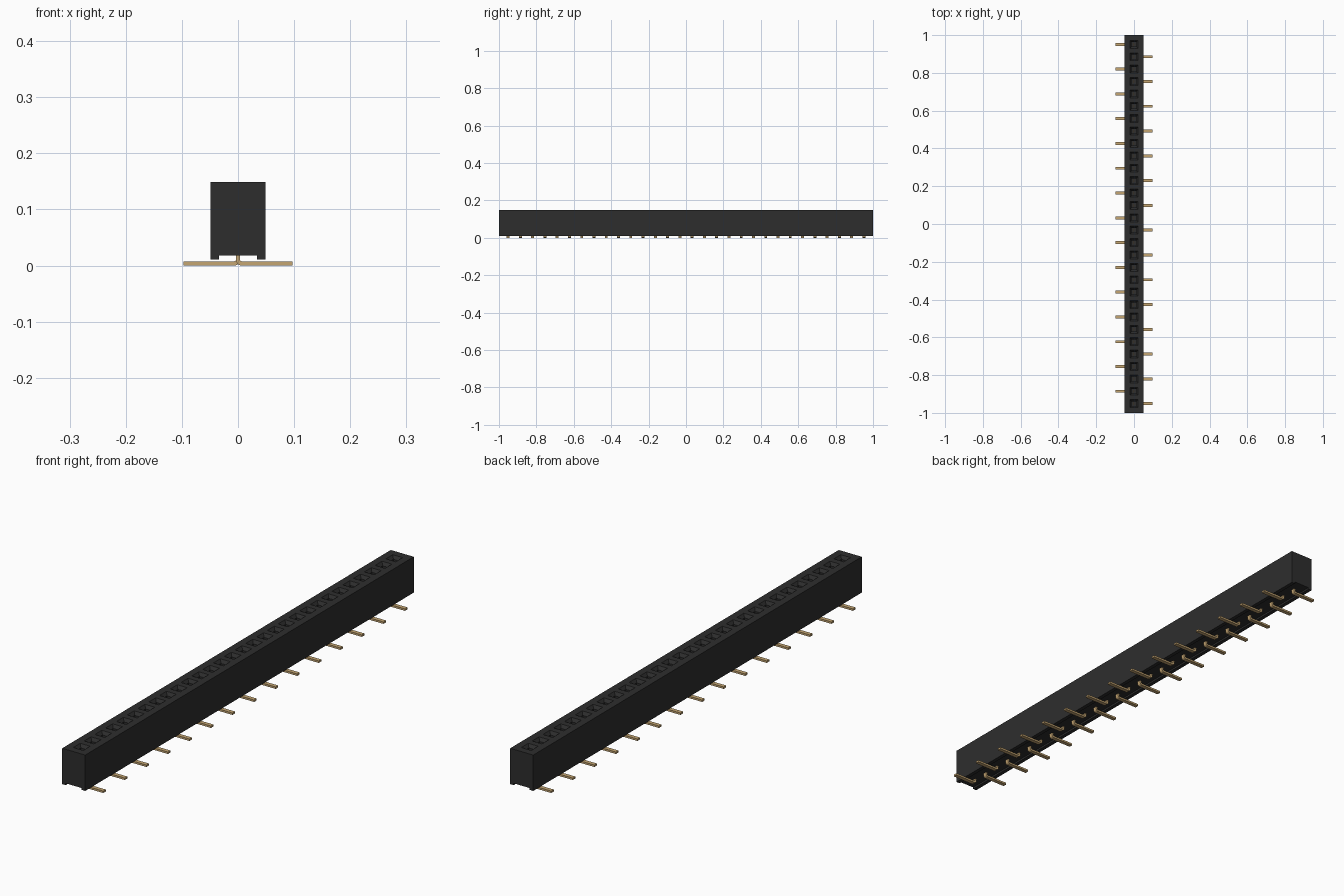
import bpy, bmesh, math

cube = bpy.data.objects.get("Cube")
if cube:
    bpy.data.objects.remove(cube, do_unlink=True)


def material(name, rgb, rough):
    m = bpy.data.materials.new(name)
    m.use_nodes = True
    m.diffuse_color = (*rgb, 1)
    bsdf = m.node_tree.nodes["Principled BSDF"]
    bsdf.inputs["Base Color"].default_value = (*rgb, 1)
    bsdf.inputs["Roughness"].default_value = rough
    return m


black = material("black plastic", (0.027, 0.027, 0.027), 0.6)
gold = material("gold metal", (0.56, 0.38, 0.17), 0.4)

COUNT, PITCH = 30, 0.0656
HALF_W, TOP, BOTTOM = 0.049, 0.149, 0.011
GROOVE_W, GROOVE_Z = 0.034, 0.018


def add_object(name, bm, mat):
    bmesh.ops.remove_doubles(bm, verts=bm.verts, dist=1e-5)
    bmesh.ops.recalc_face_normals(bm, faces=bm.faces)
    mesh = bpy.data.meshes.new(name)
    bm.to_mesh(mesh)
    bm.free()
    mesh.materials.append(mat)
    obj = bpy.data.objects.new(name, mesh)
    bpy.context.collection.objects.link(obj)
    return obj


def face(bm, points):
    return bm.faces.new([bm.verts.new(p) for p in points])


centres = [(i - (COUNT - 1) / 2) * PITCH for i in range(COUNT)]

# Housing: grooved cross-section, one section per socket
profile = [(-HALF_W, TOP), (-HALF_W, BOTTOM), (-GROOVE_W, BOTTOM),
           (-GROOVE_W, GROOVE_Z), (GROOVE_W, GROOVE_Z), (GROOVE_W, BOTTOM),
           (HALF_W, BOTTOM), (HALF_W, TOP)]
bounds = [-1.0] + [c + PITCH / 2 for c in centres[:-1]] + [1.0]
bm = bmesh.new()
for c, y0, y1 in zip(centres, bounds, bounds[1:]):
    for (xa, za), (xb, zb) in zip(profile, profile[1:]):
        face(bm, [(xa, y0, za), (xb, y0, zb), (xb, y1, zb), (xa, y1, za)])

    # Socket: top rim, tapered lead-in, straight shaft, floor
    def square(h, z):
        return [(-h, c - h, z), (h, c - h, z), (h, c + h, z), (-h, c + h, z)]

    rings = [[(-HALF_W, y0, TOP), (HALF_W, y0, TOP),
              (HALF_W, y1, TOP), (-HALF_W, y1, TOP)],
             square(0.021, TOP), square(0.012, TOP - 0.012), square(0.012, 0.04)]
    for a, b in zip(rings, rings[1:]):
        for k in range(4):
            n = (k + 1) % 4
            face(bm, [a[k], a[n], b[n], b[k]])
    face(bm, rings[-1])
for y in (-1.0, 1.0):
    face(bm, [(x, y, z) for x, z in profile])
add_object("housing", bm, black)

# Contacts: flat strip bent into a foot, alternating sides
THICK, WIDTH, REACH, INNER_R = 0.0075, 0.0155, 0.097, 0.003
OUTER_R = INNER_R + THICK


def bend(r, steps=5):
    cx, cz = THICK / 2 + INNER_R, OUTER_R
    angles = [math.pi + math.pi / 2 * k / steps for k in range(steps + 1)]
    return [(cx + r * math.cos(a), cz + r * math.sin(a)) for a in angles]


strip = ([(-THICK / 2, 0.1)] + bend(OUTER_R) + [(REACH, 0), (REACH, THICK)]
         + bend(INNER_R)[::-1] + [(THICK / 2, 0.1)])
for i, c in enumerate(centres):
    side = 1 if i % 2 == 0 else -1
    bm = bmesh.new()
    f = face(bm, [(side * x, c - WIDTH / 2, z) for x, z in strip])
    ext = bmesh.ops.extrude_face_region(bm, geom=[f], use_keep_orig=True)
    moved = [g for g in ext["geom"] if isinstance(g, bmesh.types.BMVert)]
    bmesh.ops.translate(bm, verts=moved, vec=(0, WIDTH, 0))
    add_object(f"contact_pin_{i + 1:02d}", bm, gold)
